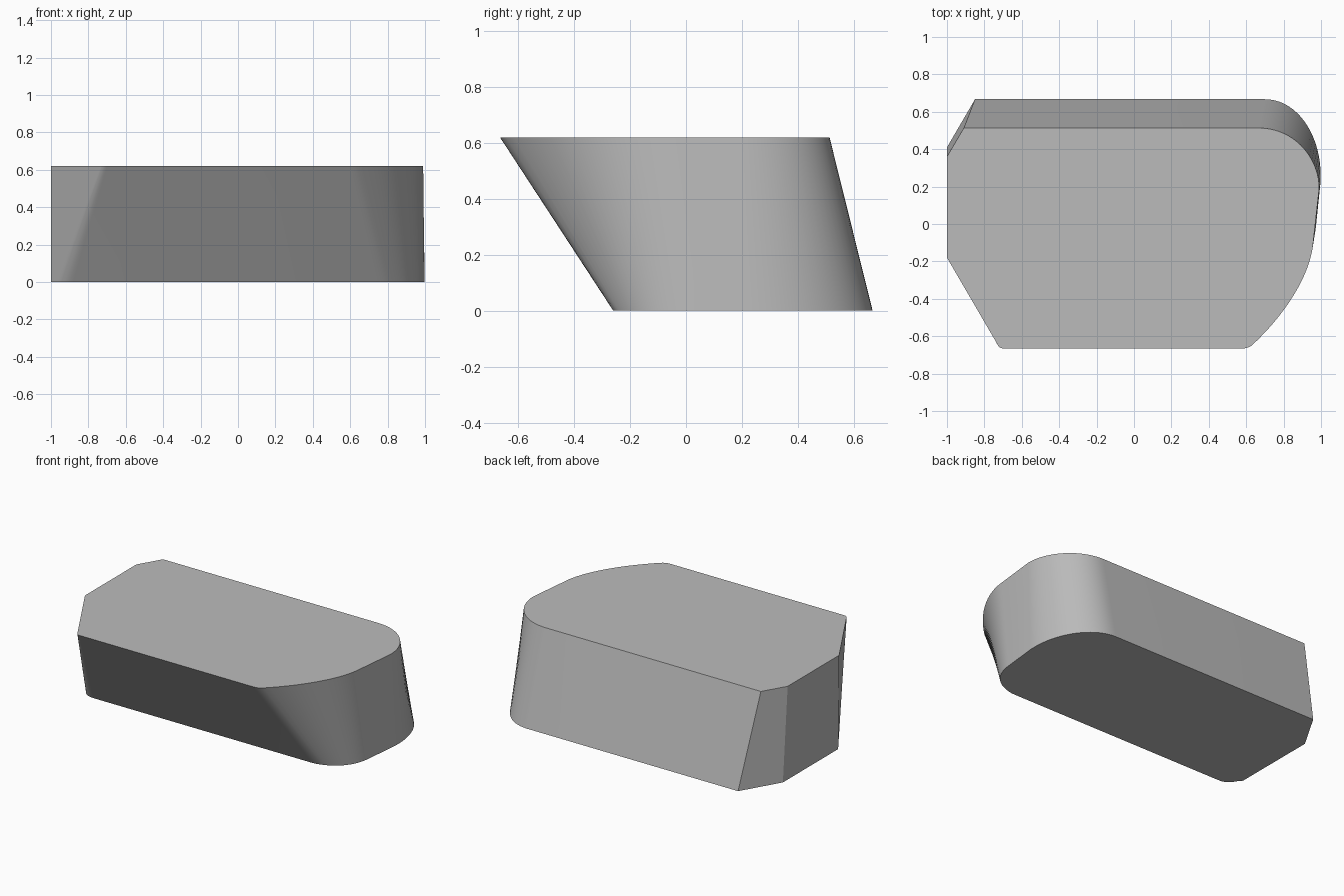
import bpy
import bmesh
from math import radians
from mathutils import Vector
from mathutils.geometry import interpolate_bezier

cube = bpy.data.objects.get("Cube")
if cube:
    bpy.data.objects.remove(cube)

HEIGHT = 0.62

grey = bpy.data.materials.new("mid_grey")
grey.use_nodes = True
colour = (0.5, 0.5, 0.5, 1)
grey.diffuse_color = colour
grey.node_tree.nodes["Principled BSDF"].inputs["Base Color"].default_value = colour


def curve(a, b, c, d, steps):
    """Sampled Bezier from a to d with handles b and c."""
    return [p.to_2d() for p in interpolate_bezier(*(Vector((*q, 0)) for q in (a, b, c, d)), steps)]


def outline(left_corner, front_corner, nose, shoulder, back_left):
    """Closed outline: rounded front corners, rounded back right, chamfered back left."""
    return (curve(*left_corner, 8) + curve(*front_corner, 6)
            + curve(*nose, 20)[1:] + curve(*shoulder, 20)
            + [Vector(p) for p in back_left])


# Outlines of the base and the top, matched point for point
base = outline(
    ((-0.975, -0.20), (-0.955, -0.24), (-0.93, -0.26), (-0.88, -0.26)),
    ((0.72, -0.26), (0.75, -0.26), (0.77, -0.255), (0.80, -0.245)),
    ((0.80, -0.245), (0.90, -0.21), (0.96, -0.13), (0.972, -0.02)),
    ((0.997, 0.22), (1.012, 0.46), (0.88, 0.667), (0.70, 0.667)),
    ((-0.85, 0.667), (-1, 0.41), (-1, -0.17)))
top = outline(
    ((-0.735, -0.635), (-0.728, -0.65), (-0.72, -0.665), (-0.70, -0.665)),
    ((0.58, -0.665), (0.60, -0.665), (0.62, -0.66), (0.637, -0.643)),
    ((0.637, -0.643), (0.82, -0.47), (0.94, -0.27), (0.957, -0.11)),
    ((0.99, 0.19), (0.99, 0.36), (0.85, 0.513), (0.67, 0.513)),
    ((-0.91, 0.513), (-1, 0.36), (-1, -0.18)))

# Solid lofted between the two outlines
bm = bmesh.new()
low = [bm.verts.new((p.x, p.y, 0)) for p in base]
high = [bm.verts.new((p.x, p.y, HEIGHT)) for p in top]
count = len(low)
for i in range(count):
    j = (i + 1) % count
    bm.faces.new((low[i], low[j], high[j], high[i]))
bm.faces.new(low[::-1])
bm.faces.new(high)
bmesh.ops.recalc_face_normals(bm, faces=bm.faces)

mesh = bpy.data.meshes.new("slanted_block")
bm.to_mesh(mesh)
bm.free()
mesh.materials.append(grey)
block = bpy.data.objects.new("slanted_block", mesh)
bpy.context.collection.objects.link(block)

bpy.ops.object.select_all(action="DESELECT")
block.select_set(True)
bpy.context.view_layer.objects.active = block
bpy.ops.object.shade_smooth_by_angle(angle=radians(30))
